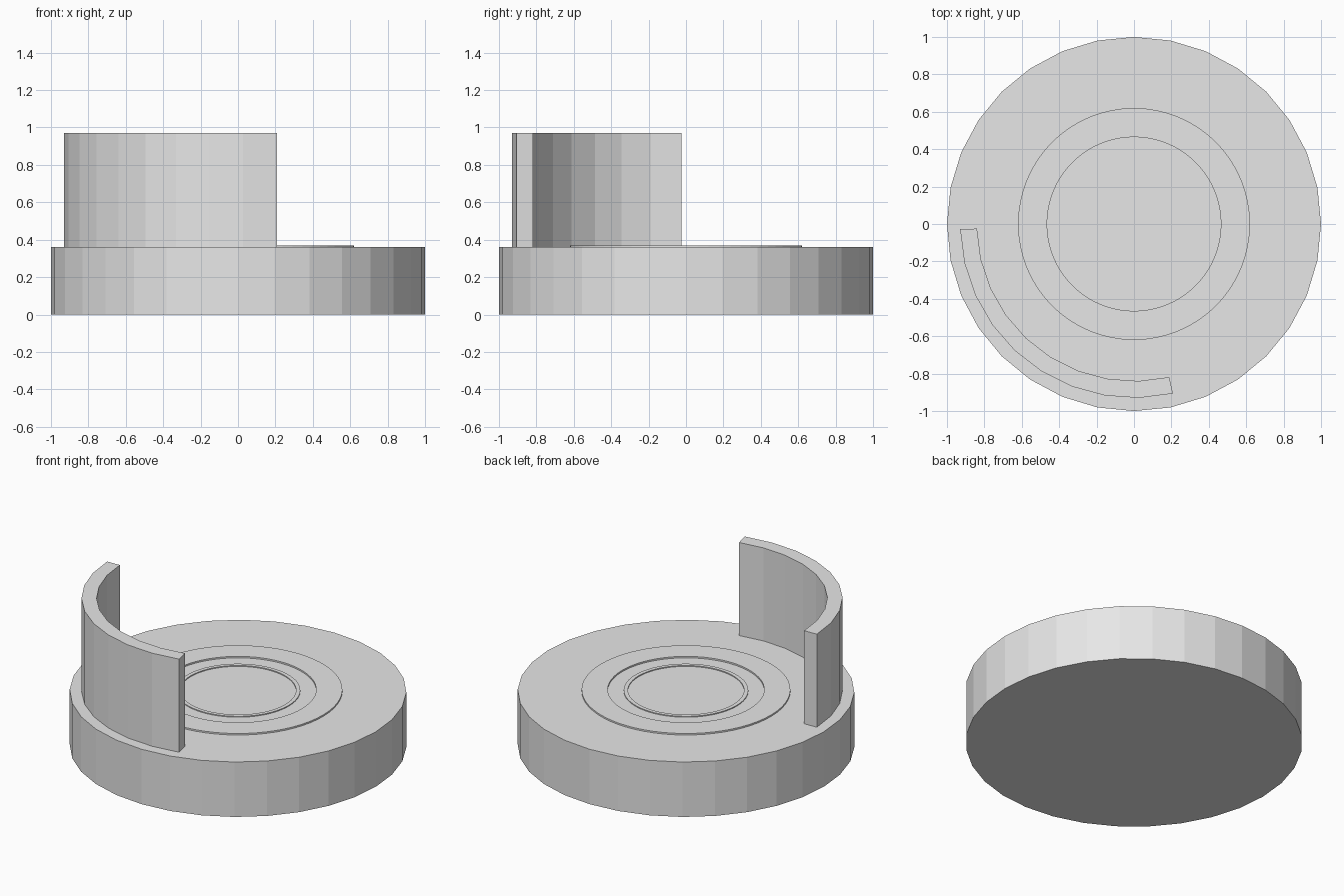
import bpy, bmesh
from math import cos, sin, radians

cube = bpy.data.objects.get("Cube")
if cube:
    bpy.data.objects.remove(cube)

GREY = bpy.data.materials.new("plain grey")
GREY.use_nodes = True
GREY.diffuse_color = (0.8, 0.8, 0.8, 1)
GREY.node_tree.nodes["Principled BSDF"].inputs["Base Color"].default_value = GREY.diffuse_color


def finish(name, bm):
    bmesh.ops.recalc_face_normals(bm, faces=bm.faces)
    mesh = bpy.data.meshes.new(name)
    bm.to_mesh(mesh)
    bm.free()
    mesh.materials.append(GREY)
    obj = bpy.data.objects.new(name, mesh)
    bpy.context.collection.objects.link(obj)
    return obj


def disc(name, radius, bottom, top, sides):
    """Solid flat-sided cylinder."""
    bm = bmesh.new()
    ring = [bm.verts.new((radius * cos(radians(360 * i / sides)),
                          radius * sin(radians(360 * i / sides)), bottom))
            for i in range(sides)]
    base = bm.faces.new(ring)
    up = bmesh.ops.extrude_face_region(bm, geom=[base], use_keep_orig=True)["geom"]
    bmesh.ops.translate(bm, vec=(0, 0, top - bottom),
                        verts=[g for g in up if isinstance(g, bmesh.types.BMVert)])
    return finish(name, bm)


def band(name, inner, outer, bottom, top, segments, start=0, sweep=360):
    """Rectangular section swept round the z axis, capped when it is open."""
    bm = bmesh.new()
    closed = sweep == 360
    section = [(inner, bottom), (outer, bottom), (outer, top), (inner, top)]
    loops = []
    for i in range(segments if closed else segments + 1):
        a = radians(start + sweep * i / segments)
        loops.append([bm.verts.new((r * cos(a), r * sin(a), z)) for r, z in section])
    for i in range(segments):
        here, following = loops[i], loops[(i + 1) % len(loops)]
        for j in range(4):
            k = (j + 1) % 4
            bm.faces.new((here[j], here[k], following[k], following[j]))
    if not closed:
        bm.faces.new(loops[0])
        bm.faces.new(loops[-1])
    return finish(name, bm)


# Round base
disc("base", 1.0, 0, 0.36, 32)

# Low raised rings on the base
band("wide_ring", 0.465, 0.62, 0.355, 0.37, 64)
band("narrow_ring", 0.345, 0.37, 0.355, 0.366, 64)

# Curved upright wall round the front right of the base
band("curved_wall", 0.84, 0.93, 0.36, 0.97, 9, 181.7, 101.25)
